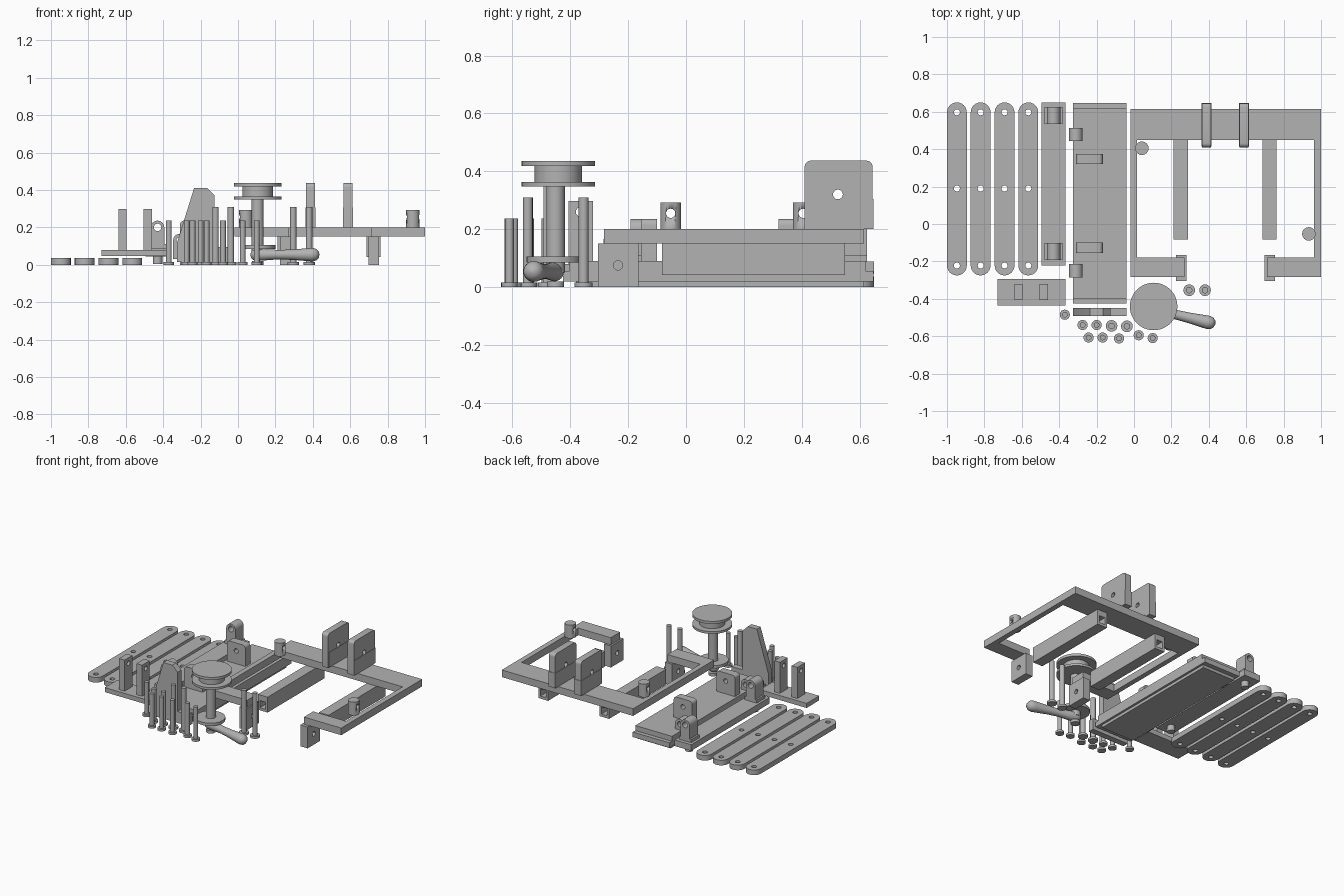
import bpy, bmesh, math
from mathutils import Matrix, Vector

if "Cube" in bpy.data.objects:
    bpy.data.objects.remove(bpy.data.objects["Cube"])

grey = bpy.data.materials.new("plain_grey")
grey.diffuse_color = (0.45, 0.45, 0.45, 1)
grey.use_nodes = True
grey.node_tree.nodes["Principled BSDF"].inputs["Base Color"].default_value = grey.diffuse_color


def finish(ob):
    ob.data.materials.clear()
    ob.data.materials.append(grey)
    bpy.ops.object.select_all(action='DESELECT')
    ob.select_set(True)
    bpy.context.view_layer.objects.active = ob
    bpy.ops.object.shade_smooth_by_angle(angle=math.radians(35))
    return ob


def box(name, x0, x1, y0, y1, z0, z1):
    bm = bmesh.new()
    bmesh.ops.create_cube(bm, size=1, matrix=Matrix.Translation(((x0 + x1) / 2, (y0 + y1) / 2, (z0 + z1) / 2))
                          @ Matrix.Diagonal((x1 - x0, y1 - y0, z1 - z0, 1)))
    me = bpy.data.meshes.new(name)
    bm.to_mesh(me)
    bm.free()
    ob = bpy.data.objects.new(name, me)
    bpy.context.collection.objects.link(ob)
    return finish(ob)


def lathe(name, profile, start, axis=(0, 0, 1), n=32):
    """Turn (radius, height) points around an axis through start."""
    rot = Vector((0, 0, 1)).rotation_difference(Vector(axis)).to_matrix()
    verts, faces = [], []
    for r, h in profile:
        for i in range(n):
            a = 2 * math.pi * i / n
            verts.append(rot @ Vector((r * math.cos(a), r * math.sin(a), h)) + Vector(start))
    for k in range(len(profile) - 1):
        for i in range(n):
            j = (i + 1) % n
            faces.append((k * n + i, k * n + j, k * n + n + j, k * n + n + i))
    faces += [tuple(reversed(range(n))), tuple(range((len(profile) - 1) * n, len(profile) * n))]
    me = bpy.data.meshes.new(name)
    me.from_pydata(verts, [], faces)
    ob = bpy.data.objects.new(name, me)
    bpy.context.collection.objects.link(ob)
    return finish(ob)


def rod(name, x, y, z0, z1, r):
    return lathe(name, [(r, z0), (r, z1)], (x, y, 0))


def arc(cx, cy, r, a0, a1, n=12):
    return [(cx + r * math.cos(math.radians(a0 + (a1 - a0) * i / n)),
             cy + r * math.sin(math.radians(a0 + (a1 - a0) * i / n))) for i in range(n + 1)]


def circle(cx, cy, r):
    return arc(cx, cy, r, 0, 360, 20)[:-1]


# profile plane to world: (u, v, depth) -> axes
FACING = {'z': Matrix(((1, 0, 0), (0, 1, 0), (0, 0, 1))),
          'y': Matrix(((1, 0, 0), (0, 0, -1), (0, 1, 0))),
          'x': Matrix(((0, 0, 1), (1, 0, 0), (0, 1, 0)))}


def plate(name, loops, axis, lo, hi):
    """Extrude an outline with holes along an axis between lo and hi."""
    cu = bpy.data.curves.new(name, 'CURVE')
    cu.dimensions, cu.fill_mode, cu.extrude = '2D', 'BOTH', (hi - lo) / 2
    for loop in loops:
        sp = cu.splines.new('POLY')
        sp.points.add(len(loop) - 1)
        for p, (u, v) in zip(sp.points, loop):
            p.co = (u, v, 0, 1)
        sp.use_cyclic_u = True
    ob = bpy.data.objects.new(name, cu)
    bpy.context.collection.objects.link(ob)
    bpy.ops.object.select_all(action='DESELECT')
    ob.select_set(True)
    bpy.context.view_layer.objects.active = ob
    bpy.ops.object.convert(target='MESH')
    ob = bpy.context.view_layer.objects.active
    mid = (lo + hi) / 2
    shift = {'x': (mid, 0, 0), 'y': (0, mid, 0), 'z': (0, 0, mid)}[axis]
    ob.data.transform(Matrix.Translation(shift) @ FACING[axis].to_4x4())
    bm = bmesh.new()
    bm.from_mesh(ob.data)
    bmesh.ops.remove_doubles(bm, verts=bm.verts, dist=1e-5)
    bmesh.ops.recalc_face_normals(bm, faces=bm.faces)
    bm.to_mesh(ob.data)
    bm.free()
    return finish(ob)


def rect(u0, u1, v0, v1, c=0.0):
    """Rectangle with the two upper corners rounded by c."""
    if c == 0:
        return [(u0, v0), (u1, v0), (u1, v1), (u0, v1)]
    return [(u0, v0), (u1, v0)] + arc(u1 - c, v1 - c, c, 0, 90, 6) + arc(u0 + c, v1 - c, c, 90, 180, 6)


def lug(name, x, y0, y1, z0, zc, r, hole):
    plate(name, [[(x - r, z0), (x + r, z0)] + arc(x, zc, r, 0, 180), circle(x, zc, hole)], 'y', y0, y1)


# four flat links with three holes
for x in (-0.947, -0.82, -0.692, -0.565):
    plate("link", [arc(x, 0.597, 0.053, 0, 180) + arc(x, -0.222, 0.053, 180, 360)]
          + [circle(x, y, 0.016) for y in (0.597, 0.19, -0.222)], 'z', 0, 0.036)

# narrow rail with two lugs and pegs
box("narrow_rail", -0.495, -0.367, -0.222, 0.65, 0.045, 0.088)
for y in (0.58, -0.147):
    box("lug_foot", -0.478, -0.382, y - 0.045, y + 0.045, 0.088, 0.11)
    lug("rail_lug", -0.43, y - 0.045, y + 0.045, 0.1, 0.2, 0.036, 0.02)
    rod("rail_peg", -0.43, y, 0.005, 0.045, 0.025)

# wide stepped base with brackets and side lugs
box("base_foot", -0.31, -0.055, -0.38, 0.615, 0, 0.02)
box("base_middle", -0.325, -0.04, -0.425, 0.648, 0.02, 0.055)
box("base_top", -0.325, -0.04, -0.402, 0.62, 0.055, 0.09)
for y0, y1 in ((0.32, 0.375), (-0.155, -0.1)):
    plate("base_bracket", [rect(-0.31, -0.167, 0.09, 0.236, 0.022), circle(-0.238, 0.18, 0.016)], 'y', y0, y1)
for y in (0.478, -0.25):
    lug("base_lug", -0.311, y - 0.035, y + 0.035, 0.03, 0.13, 0.036, 0.018)

# small plate with two drilled posts
box("post_plate", -0.73, -0.367, -0.435, -0.295, 0.048, 0.08)
for x in (-0.617, -0.482):
    plate("drilled_post", [rect(-0.407, -0.322, 0.08, 0.298), circle(-0.365, 0.26, 0.016)], 'x', x - 0.022, x + 0.022)

# upright sloped support
plate("sloped_support", [[(-0.325, 0.015), (-0.04, 0.015), (-0.04, 0.095), (-0.125, 0.095), (-0.125, 0.37),
                          (-0.165, 0.41), (-0.235, 0.41), (-0.325, 0.12)]], 'y', -0.492, -0.45)

# open frame with two feet
plate("frame", [[(-0.02, 0.615), (-0.02, -0.283), (0.27, -0.283), (0.27, -0.18), (0.015, -0.18), (0.015, 0.45),
                 (0.963, 0.45), (0.963, -0.18), (0.71, -0.18), (0.71, -0.283), (1.0, -0.283), (1.0, 0.615)]],
      'z', 0.15, 0.2)
for x in (0.252, 0.726):
    plate("frame_foot", [rect(-0.305, -0.165, 0, 0.15), circle(-0.235, 0.075, 0.016)], 'x', x - 0.028, x + 0.028)

# square tubes below the frame
for x in (0.25, 0.724):
    plate("square_tube", [rect(x - 0.038, x + 0.038, 0.042, 0.15), rect(x - 0.022, x + 0.022, 0.06, 0.11)],
          'y', -0.083, 0.55)

# drilled pins on the frame
for x, y in ((0.042, 0.405), (0.935, -0.053)):
    pin = rod("frame_pin", x, y, 0.2, 0.293, 0.036)
    cutter = lathe("pin_cutter", [(0.016, -0.1), (0.016, 0.1)], (x, y, 0.255), (1, 0, 0), 20)
    cutter.hide_render = True
    cutter.hide_set(True)
    mod = pin.modifiers.new("hole", 'BOOLEAN')
    mod.operation, mod.object, mod.solver = 'DIFFERENCE', cutter, 'EXACT'

# tall cheeks on the frame
for x in (0.388, 0.589):
    hole = circle(0.525, 0.32, 0.017)
    plate("tall_cheek", [rect(0.41, 0.645, 0.2, 0.437, 0.022), hole], 'x', x - 0.024, x + 0.024)
    box("cheek_base", x - 0.027, x + 0.027, 0.415, 0.648, 0.2, 0.305)

# winding drum on its shaft
cx, cy = 0.105, -0.441
lathe("winding_drum", [(0.127, 0.348), (0.127, 0.364), (0.082, 0.364), (0.082, 0.418), (0.127, 0.418),
                       (0.127, 0.436)], (cx, cy, 0), n=48)
rod("drum_shaft", cx, cy - 0.01, 0.05, 0.35, 0.032)
rod("crank_disc", cx, cy - 0.015, 0.085, 0.105, 0.095)
rod("drum_hole", cx, cy - 0.01, 0.0, 0.02, 0.03)

# tapered handle with round ends
a, b = Vector((0.10, -0.455, 0.054)), Vector((0.40, -0.527, 0.054))
length = (b - a).length
ends = [0, 30, 60, 90]
grip = [(0.034 * max(math.sin(math.radians(t)), 0.02), -0.034 * math.cos(math.radians(t))) for t in ends]
grip += [(0.03, 0.05), (0.025, 0.12), (0.028, 0.2), (0.035, length - 0.02)]
grip += [(0.036 * max(math.cos(math.radians(t)), 0.02), length + 0.036 * math.sin(math.radians(t)))
         for t in (0, 30, 60, 90)]
lathe("crank_handle", grip, a, b - a)

# loose bolts standing on their heads
SHORT = [(-0.37, -0.485), (-0.275, -0.54), (-0.2, -0.54), (-0.243, -0.607), (-0.168, -0.607),
         (-0.08, -0.612), (0.025, -0.595), (0.1, -0.61)]
LONG = [(-0.12, -0.545), (-0.038, -0.547), (0.295, -0.354), (0.38, -0.354)]
for spots, height, head, shank in ((SHORT, 0.237, 0.027, 0.015), (LONG, 0.31, 0.031, 0.017)):
    for x, y in spots:
        lathe("bolt", [(head, 0), (head, 0.015), (shank, 0.015), (shank, height)], (x, y, 0), n=24)
